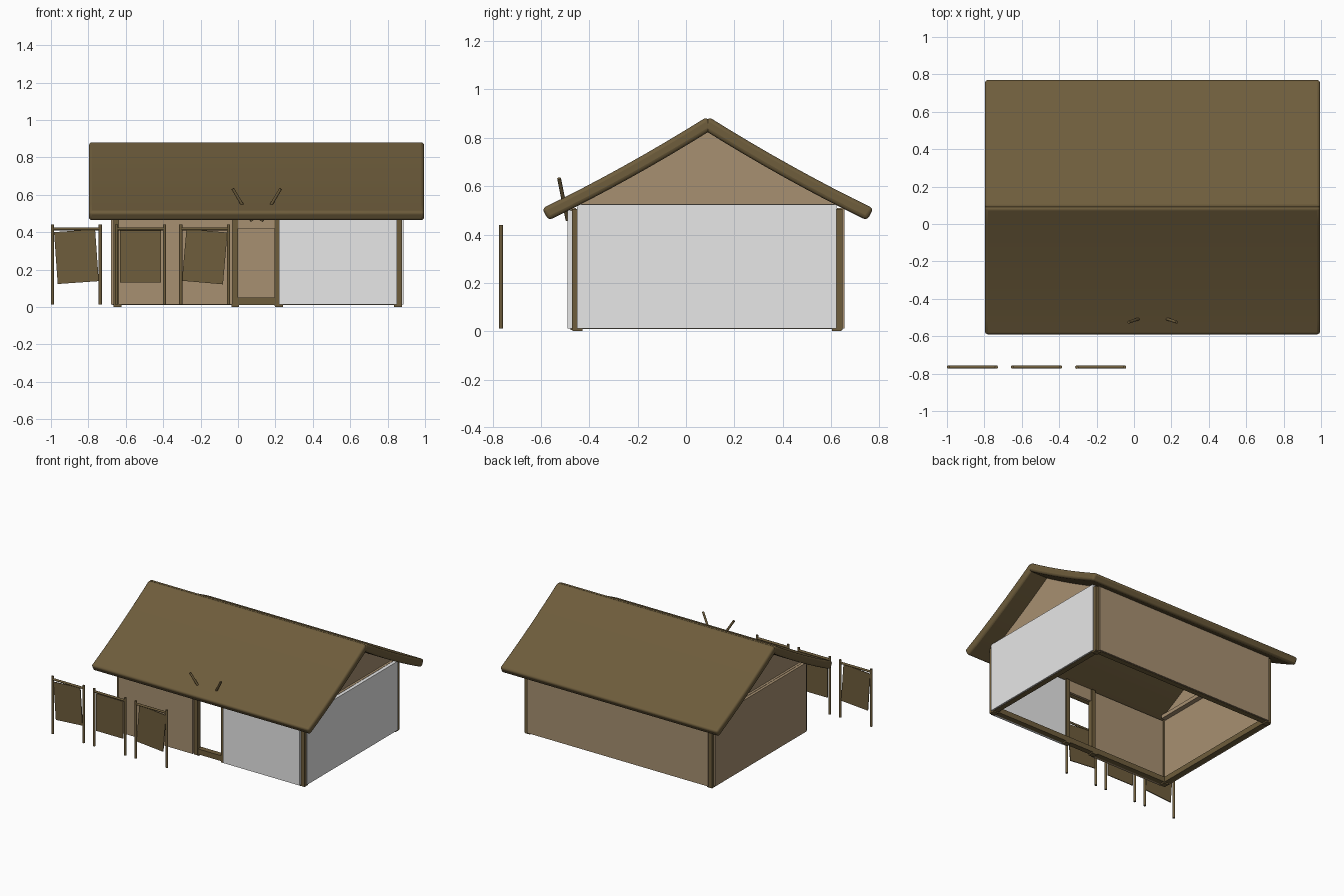
import bpy, bmesh
from math import radians
from mathutils import Vector

old = bpy.data.objects.get("Cube")
if old:
    bpy.data.objects.remove(old, do_unlink=True)


def material(name, r, g, b):
    m = bpy.data.materials.new(name)
    m.use_nodes = True
    m.diffuse_color = (r, g, b, 1)
    m.node_tree.nodes["Principled BSDF"].inputs["Base Color"].default_value = (r, g, b, 1)
    return m


WOOD = material("dark brown", 0.156, 0.109, 0.045)
CLAY = material("tan clay", 0.39, 0.28, 0.165)
WHITE = material("white plaster", 0.8, 0.8, 0.8)


def finish(bm, name, mat):
    bmesh.ops.recalc_face_normals(bm, faces=bm.faces)
    mesh = bpy.data.meshes.new(name)
    bm.to_mesh(mesh)
    bm.free()
    mesh.materials.append(mat)
    ob = bpy.data.objects.new(name, mesh)
    bpy.context.collection.objects.link(ob)
    return ob


def box(name, mat, x, y, z, tilt=0):
    """Box from (min, max) ranges, tilted about the y axis."""
    bm = bmesh.new()
    bmesh.ops.create_cube(bm, size=1)
    bmesh.ops.scale(bm, vec=[r[1] - r[0] for r in (x, y, z)], verts=bm.verts)
    ob = finish(bm, name, mat)
    ob.location = [(r[0] + r[1]) / 2 for r in (x, y, z)]
    ob.rotation_euler.y = radians(tilt)
    return ob


def smooth(ob, angle=50):
    bpy.ops.object.select_all(action="DESELECT")
    ob.select_set(True)
    bpy.context.view_layer.objects.active = ob
    bpy.ops.object.shade_smooth_by_angle(angle=radians(angle))


def pole(name, a, b, radius):
    """Round pole between two points."""
    a, b = Vector(a), Vector(b)
    bm = bmesh.new()
    bmesh.ops.create_cone(bm, cap_ends=True, segments=10, radius1=radius,
                          radius2=radius, depth=(b - a).length)
    ob = finish(bm, name, WOOD)
    ob.location = (a + b) / 2
    ob.rotation_euler = (b - a).to_track_quat("Z", "Y").to_euler()
    smooth(ob)


def extrude_profile(name, mat, points, x0, x1):
    """Extrude a (y, z) outline along x."""
    bm = bmesh.new()
    face = bm.faces.new([bm.verts.new((x0, y, z)) for y, z in points])
    geom = bmesh.ops.extrude_face_region(bm, geom=[face])["geom"]
    moved = [v for v in geom if isinstance(v, bmesh.types.BMVert)]
    bmesh.ops.translate(bm, vec=(x1 - x0, 0, 0), verts=moved)
    return finish(bm, name, mat)


RIDGE = 0.09  # y of the ridge line

# Roof: two gently sagging thatch slabs with rounded rims
STEPS = 8
start, end = Vector((RIDGE + 0.01, 0.862)), Vector((-0.582, 0.483))
run = (end - start).normalized()
normal = Vector((run.y, -run.x))
for name, flip in (("roof_front", 1), ("roof_back", -1)):
    outline = []
    for side in (1, -1):
        row = []
        for i in range(STEPS + 1):
            t = i / STEPS
            p = start.lerp(end, t) + normal * (side * 0.028)
            p.y -= 0.012 * 4 * t * (1 - t)
            row.append((RIDGE + (p.x - RIDGE) * flip, p.y))
        outline += row if side == 1 else row[::-1]
    roof = extrude_profile(name, WOOD, outline, -0.797, 0.995)
    bevel = roof.modifiers.new("rounded_rim", "BEVEL")
    bevel.width = 0.016
    bevel.segments = 3
    bevel.limit_method = "ANGLE"
    smooth(roof, 60)

# Walls
FRONT, BACK = (-0.49, -0.455), (0.625, 0.655)
SIDE = (-0.45, 0.622)
LOW, TOP = 0.012, 0.525
box("front_wall_clay", CLAY, (-0.64, -0.03), FRONT, (LOW, 0.5))
box("front_wall_white", WHITE, (0.22, 0.85), FRONT, (LOW, 0.5))
box("door_header", CLAY, (-0.02, 0.21), (-0.475, -0.455), (0.42, 0.51))
box("back_wall", CLAY, (-0.64, 0.85), BACK, (LOW, 0.51))
box("side_wall_white", WHITE, (0.85, 0.885), SIDE, (LOW, TOP))
box("side_wall_clay", CLAY, (-0.68, -0.645), SIDE, (LOW, TOP))

# Gables, set back behind a top plate
gable = [(-0.45, TOP), (0.63, TOP), (RIDGE, 0.845)]
for side, x in (("left", 0.835), ("right", -0.635)):
    extrude_profile(side + "_gable", CLAY, gable, x - 0.008, x + 0.008)
    box(side + "_top_plate", CLAY, (x - 0.025, x + 0.025), (-0.44, 0.615), (0.5, 0.527))

# Sill beams under the walls
SILL = (0.01, 0.05)
for name, y in (("front_sill", -0.45), ("back_sill", 0.625)):
    box(name, WOOD, (-0.645, 0.855), (y - 0.02, y + 0.02), SILL)
for name, x in (("left_sill", 0.855), ("right_sill", -0.65)):
    box(name, WOOD, (x - 0.02, x + 0.02), (-0.43, 0.605), SILL)

# Posts and their foot plates
posts = [("corner_post", x, y) for x in (-0.652, 0.864) for y in (-0.459, 0.634)]
posts += [("door_post", x, -0.459) for x in (-0.015, 0.209)]
for name, x, y in posts:
    half = 0.018 if name == "door_post" else 0.013
    box(name, WOOD, (x - 0.014, x + 0.014), (y - half, y + half), (0.005, 0.505))
    inward = 0.008 if x < 0.1 else -0.008
    if name == "door_post":
        inward = 0 if x < 0.1 else 0.01
    fx, fy = x + inward, y + (0.01 if y < 0 else -0.01)
    box(name + "_foot", WOOD, (fx - 0.021, fx + 0.021), (fy - 0.02, fy + 0.02), (0, 0.012))

# Crossed sticks above the entrance
for name, x in (("stick_right", -0.028), ("stick_left", 0.228)):
    pole(name, (0.1 + (0.1 - x) * -0.2, -0.49, 0.46), (x, -0.525, 0.632), 0.008)

# Drying racks with hanging hides
for i, tilt in enumerate((-4, 0, 5)):
    x, y, half = -0.864 + i * 0.343, -0.765, 0.128
    for s in (-1, 1):
        pole("rack_post", (x + s * half, y, 0.012), (x + s * half, y, 0.44), 0.009)
    pole("rack_bar", (x - half, y, 0.418), (x + half, y, 0.418), 0.008)
    box("rack_hide", WOOD, (x - 0.11, x + 0.11), (y - 0.003, y + 0.003), (0.13, 0.408), tilt)
